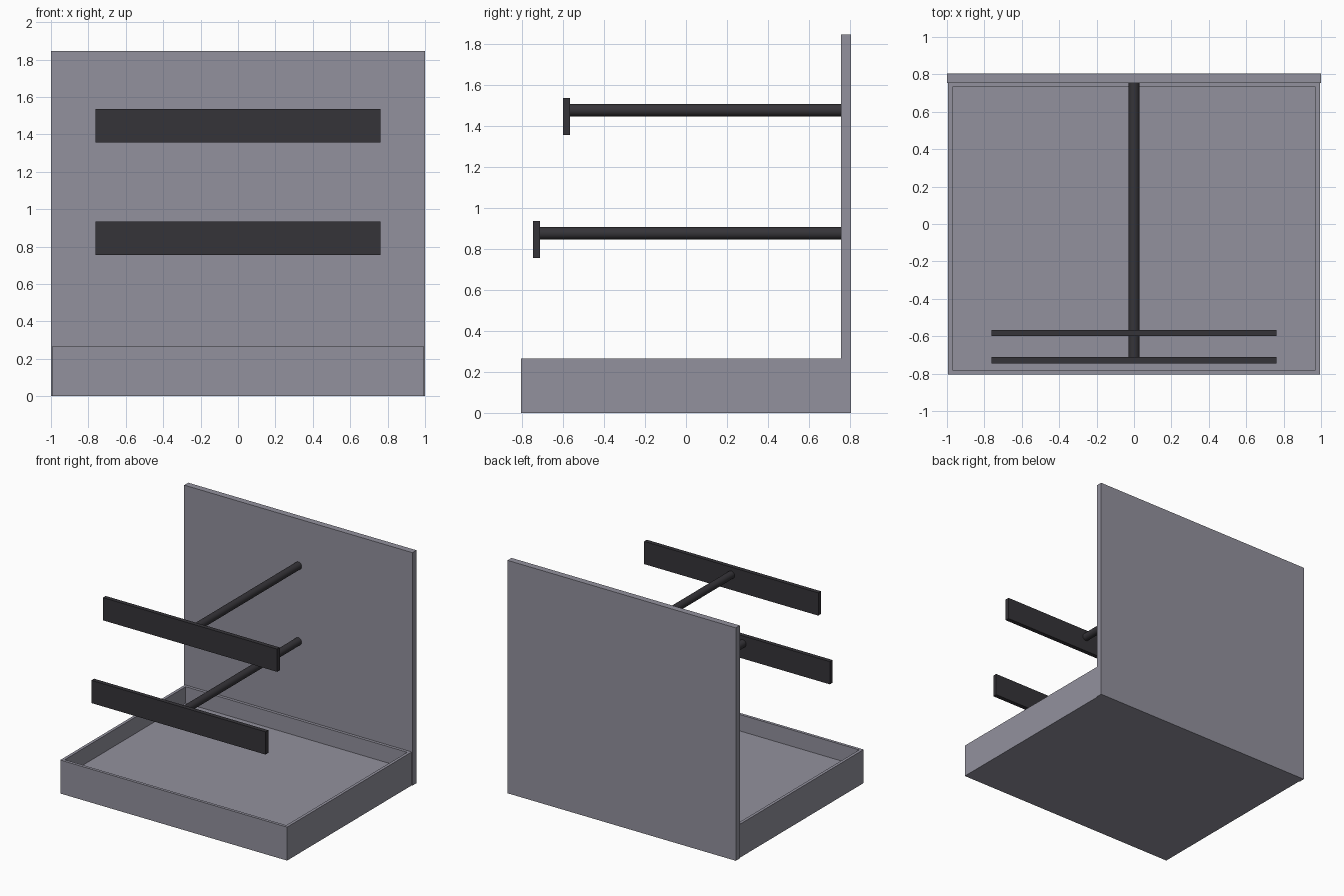
import bpy, bmesh, math

if "Cube" in bpy.data.objects:
    bpy.data.objects.remove(bpy.data.objects["Cube"])


def material(name, rgb):
    m = bpy.data.materials.new(name)
    m.diffuse_color = (*rgb, 1.0)
    m.use_nodes = True
    m.node_tree.nodes["Principled BSDF"].inputs["Base Color"].default_value = m.diffuse_color
    return m


grey = material("cool grey", (0.29, 0.285, 0.34))
dark = material("charcoal", (0.036, 0.034, 0.040))


def box(name, lo, hi, mat):
    bpy.ops.mesh.primitive_cube_add(size=1)
    ob = bpy.context.object
    ob.name = name
    for v in ob.data.vertices:
        v.co = [lo[i] if v.co[i] < 0 else hi[i] for i in range(3)]
    ob.data.materials.append(mat)
    return ob


def rod(name, y0, y1, z, r, mat):
    bpy.ops.mesh.primitive_cylinder_add(
        vertices=32, radius=r, depth=y1 - y0,
        location=(0, (y0 + y1) / 2, z), rotation=(math.pi / 2, 0, 0))
    ob = bpy.context.object
    ob.name = name
    ob.data.materials.append(mat)
    bpy.ops.object.shade_smooth_by_angle()
    return ob


# Upright back panel
box("back_panel", (-1, 0.755, 0), (1, 0.805, 1.845), grey)

# Open tray: inset the top face and sink it to form the rim and floor
tray = box("tray", (-0.994, -0.805, 0), (0.994, 0.755, 0.265), grey)
bm = bmesh.new()
bm.from_mesh(tray.data)
bm.normal_update()
top = max(bm.faces, key=lambda f: f.calc_center_median().z)
bmesh.ops.inset_individual(bm, faces=[top], thickness=0.033)
rim = list(top.edges)
ret = bmesh.ops.extrude_face_region(bm, geom=[top])
new_verts = [g for g in ret["geom"] if isinstance(g, bmesh.types.BMVert)]
for v in new_verts:
    v.co.z = 0.135
if top.is_valid:
    bmesh.ops.delete(bm, geom=[top], context="FACES_ONLY")
bmesh.ops.recalc_face_normals(bm, faces=bm.faces[:])
bm.to_mesh(tray.data)
bm.free()

# Two hanging arms: a rod from the panel with a wide plate at its front end
for name, y, z in (("upper", -0.60, 1.355), ("lower", -0.745, 0.755)):
    box(name + "_plate", (-0.763, y, z), (0.763, y + 0.034, z + 0.18), dark)
    rod(name + "_rod", y + 0.03, 0.758, z + 0.12, 0.03, dark)
